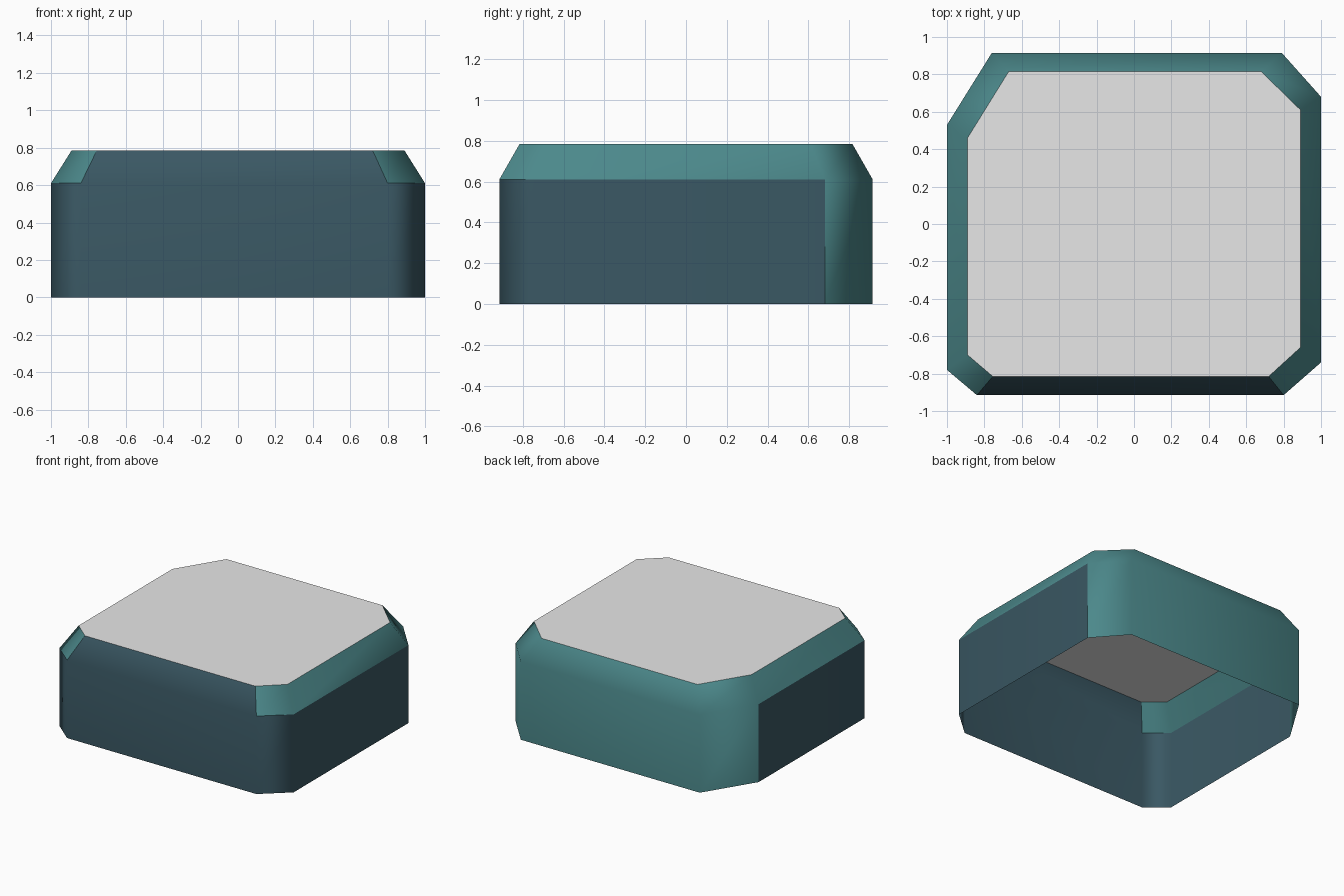
import bpy
import bmesh

cube = bpy.data.objects.get("Cube")
if cube:
    bpy.data.objects.remove(cube, do_unlink=True)


def material(name, rgb):
    mat = bpy.data.materials.new(name)
    mat.use_nodes = True
    mat.diffuse_color = (*rgb, 1)
    mat.node_tree.nodes["Principled BSDF"].inputs["Base Color"].default_value = (*rgb, 1)
    return mat


slate = material("dark slate", (0.042, 0.097, 0.126))
teal = material("teal", (0.072, 0.25, 0.26))
grey = material("light grey", (0.8, 0.8, 0.8))

# Uneven octagon outlines, counter-clockwise from the front edge
OUTER = [(-0.84, -0.915), (0.80, -0.915), (1, -0.74), (1, 0.68),
         (0.79, 0.915), (-0.76, 0.915), (-1, 0.53), (-1, -0.78)]
INNER = [(-0.755, -0.815), (0.72, -0.815), (0.89, -0.66), (0.89, 0.61),
         (0.68, 0.815), (-0.67, 0.815), (-0.89, 0.46), (-0.89, -0.70)]
SHOULDER, TOP = 0.61, 0.785
FRONT = 0
BACK_SIDES = (3, 4, 5)


def ring(outline, z):
    return [(x, y, z) for x, y in outline]


def band(low, high, sides):
    """Quads joining two rings along the chosen sides."""
    return [(low[i], low[(i + 1) % 8], high[(i + 1) % 8], high[i]) for i in sides]


def build(name, polygons, mat, smooth=True):
    bm = bmesh.new()
    for polygon in polygons:
        bm.faces.new([bm.verts.new(p) for p in polygon])
    bmesh.ops.remove_doubles(bm, verts=bm.verts, dist=0.0001)
    for face in bm.faces:
        face.smooth = smooth
    mesh = bpy.data.meshes.new(name)
    bm.to_mesh(mesh)
    bm.free()
    mesh.materials.append(mat)
    obj = bpy.data.objects.new(name, mesh)
    bpy.context.collection.objects.link(obj)
    if smooth:
        obj.modifiers.new("Weighted Normal", 'WEIGHTED_NORMAL')
    return obj


base, shoulder, rim = ring(OUTER, 0), ring(OUTER, SHOULDER), ring(INNER, TOP)

# Slate shell: front, side walls, front corners and the front slope
slate_sides = [i for i in range(8) if i not in BACK_SIDES]
build("slate_shell", band(base, shoulder, slate_sides)
      + band(shoulder, rim, [FRONT]), slate)

# Teal shell: back wall, back corners and the remaining slopes
build("teal_shell", band(base, shoulder, BACK_SIDES)
      + band(shoulder, rim, [i for i in range(8) if i != FRONT]), teal)

# Flat lid; the underside stays open
build("top_panel", [rim], grey, smooth=False)
